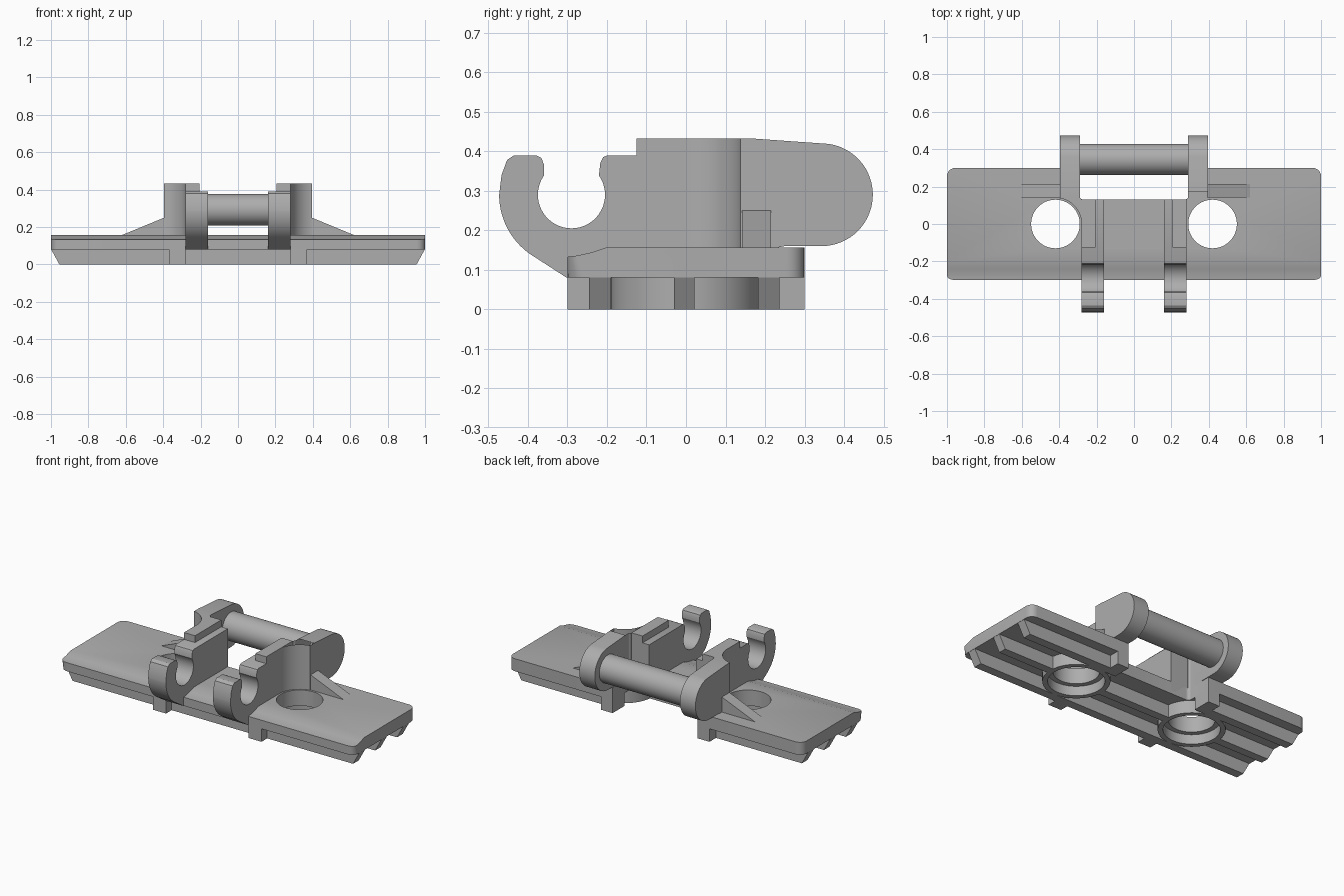
import bpy, bmesh, math
from math import cos, sin, radians

if "Cube" in bpy.data.objects:
    bpy.data.objects.remove(bpy.data.objects["Cube"], do_unlink=True)

grey = bpy.data.materials.new("plain_grey")
grey.use_nodes = True
COLOUR = (0.42, 0.42, 0.42, 1)
grey.diffuse_color = COLOUR
grey.node_tree.nodes["Principled BSDF"].inputs["Base Color"].default_value = COLOUR


def arc(cx, cy, r, start, end, steps=20):
    """Points on an arc, angles in degrees."""
    angles = [radians(start + (end - start) * i / steps) for i in range(steps + 1)]
    return [(cx + r * cos(a), cy + r * sin(a)) for a in angles]


def prism(name, axis, points, lo, hi, round_corners=0):
    """Extrude an outline along x (y,z points), y (x,z points) or z (x,y points)."""
    place = {"x": lambda a, b, t: (t, a, b),
             "y": lambda a, b, t: (a, t, b),
             "z": lambda a, b, t: (a, b, t)}[axis]
    bm = bmesh.new()
    rings = [[bm.verts.new(place(a, b, t)) for a, b in points] for t in (lo, hi)]
    bm.faces.new(rings[0])
    bm.faces.new(rings[1][::-1])
    n = len(points)
    for i in range(n):
        j = (i + 1) % n
        bm.faces.new((rings[0][i], rings[0][j], rings[1][j], rings[1][i]))
    if round_corners:
        upright = [e for e in bm.edges if abs(e.verts[0].co.z - e.verts[1].co.z) > 0.01
                   and abs(e.verts[0].co.x - e.verts[1].co.x) < 1e-4
                   and abs(e.verts[0].co.y - e.verts[1].co.y) < 1e-4]
        bmesh.ops.bevel(bm, geom=upright, offset=round_corners, segments=6,
                        profile=0.5, affect="EDGES")
    bmesh.ops.recalc_face_normals(bm, faces=bm.faces)
    mesh = bpy.data.meshes.new(name)
    bm.to_mesh(mesh)
    bm.free()
    mesh.materials.append(grey)
    obj = bpy.data.objects.new(name, mesh)
    bpy.context.scene.collection.objects.link(obj)
    return obj


def box(name, x0, x1, y0, y1, z0, z1, round_corners=0):
    return prism(name, "z", [(x0, y0), (x1, y0), (x1, y1), (x0, y1)], z0, z1, round_corners)


def cylinder(name, axis, a, b, r, lo, hi):
    return prism(name, axis, arc(a, b, r, 0, 360, 56)[:-1], lo, hi)


def cut(obj, *cutters):
    for c in cutters:
        mod = obj.modifiers.new("cut", "BOOLEAN")
        mod.operation = "DIFFERENCE"
        mod.solver = "EXACT"
        mod.object = c
    bpy.context.view_layer.update()
    graph = bpy.context.evaluated_depsgraph_get()
    mesh = bpy.data.meshes.new_from_object(obj.evaluated_get(graph))
    obj.modifiers.clear()
    obj.data = mesh


HOLE_X = 0.42
SIDES = (("left", 1), ("right", -1))

# Cutters: rear notch, bolt holes, counterbores, clearance around the bolts
notch = box("notch_cutter", -0.29, 0.29, 0.13, 0.6, -0.1, 0.6, 0.02)
holes, bores, clearances = [], [], []
for side, s in SIDES:
    holes.append(cylinder(side + "_hole_cutter", "z", s * HOLE_X, 0, 0.13, -0.1, 0.3))
    bores.append(cylinder(side + "_bore_cutter", "z", s * HOLE_X, 0, 0.16, -0.1, 0.06))
    clearances.append(cylinder(side + "_clearance_cutter", "z", s * HOLE_X, 0, 0.14, 0.1, 0.6))
cutters = [notch] + holes + bores + clearances

# Deck plate with a softly dropped front edge
deck_side = [(-0.3, 0.08), (-0.3, 0.133), (-0.275, 0.136), (-0.24, 0.144),
             (-0.2, 0.157), (0.3, 0.157), (0.3, 0.08)]
deck = prism("deck_plate", "x", deck_side, -1, 1, 0.045)
cut(deck, notch, *holes)

# Grip ribs under the deck, with raked ends
rib_outline = [(-1, 0.082), (-0.955, 0), (0.955, 0), (1, 0.082)]
for name, y0, y1 in (("front", -0.245, -0.19), ("middle", -0.03, 0.022), ("rear", 0.182, 0.237)):
    rib = prism(name + "_rib", "y", rib_outline, y0, y1)
    if name == "middle":
        cut(rib, *holes, *bores)
    elif name == "rear":
        cut(rib, notch)

# Hook outline: outer sweep, rounded tip, open pin seat, rear ledge
hook_outline = ([(-0.302, 0.08)] + arc(-0.29, 0.29, 0.183, 236, 180)
                + [(-0.467, 0.34), (-0.453, 0.378), (-0.435, 0.39), (-0.38, 0.39),
                   (-0.366, 0.383), (-0.36, 0.367)]
                + arc(-0.29, 0.29, 0.085, 145, 395, 36)
                + [(-0.217, 0.37), (-0.21, 0.385), (-0.198, 0.39),
                   (0.13, 0.39), (0.13, 0.1), (-0.27, 0.1)])

# Arm outline: flat top, round eye at the rear
arm_outline = ([(0, 0.15), (0, 0.432), (0.175, 0.432)]
               + arc(0.343, 0.29, 0.13, 82, -90, 30) + [(0.25, 0.16), (0.2, 0.15)])

for side, s in SIDES:
    def span(a, b):
        return sorted((s * a, s * b))

    prism(side + "_hook", "x", hook_outline, *span(0.16, 0.28))
    box(side + "_lug_block", *span(0.205, 0.28), -0.125, 0.13, 0.1, 0.432)
    arm = prism(side + "_arm", "x", arm_outline, *span(0.28, 0.395))
    cut(arm, notch, clearances[0 if s > 0 else 1])
    prism(side + "_gusset", "y", [(s * 0.39, 0.15), (s * 0.39, 0.252), (s * 0.62, 0.157),
                                  (s * 0.62, 0.15)], 0.142, 0.215)
    boss = cylinder(side + "_bolt_boss", "z", s * HOLE_X, 0, 0.19, 0, 0.085)
    cut(boss, holes[0 if s > 0 else 1], bores[0 if s > 0 else 1], notch)
    box(side + "_front_foot", *span(0.28, 0.37), -0.3, -0.2, 0, 0.085)
    box(side + "_rear_foot", *span(0.29, 0.37), 0.19, 0.3, 0, 0.085)

# Hinge pin between the arms
cylinder("hinge_pin", "x", 0.345, 0.292, 0.084, -0.3, 0.3)

for c in cutters:
    bpy.data.objects.remove(c, do_unlink=True)

# Smooth curved faces, keep hard edges
bpy.ops.object.select_all(action="DESELECT")
for obj in bpy.context.scene.objects:
    if obj.type == "MESH":
        obj.select_set(True)
        bpy.context.view_layer.objects.active = obj
bpy.ops.object.shade_smooth_by_angle(angle=radians(30))
